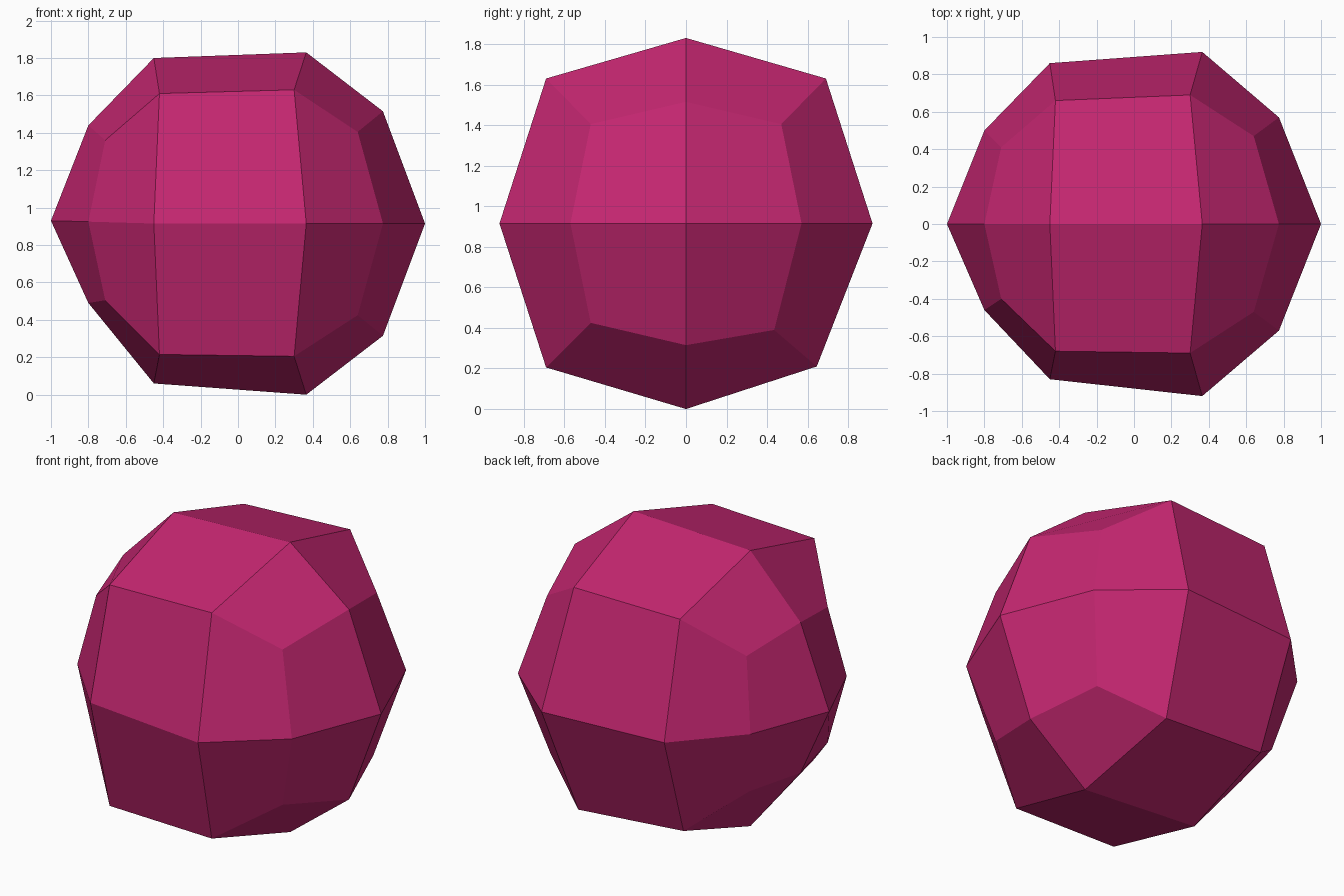
import bpy
import bmesh

if "Cube" in bpy.data.objects:
    bpy.data.objects.remove(bpy.data.objects["Cube"], do_unlink=True)

CENTRE_Z = 0.915


def make_material(name, colour):
    mat = bpy.data.materials.new(name)
    mat.use_nodes = True
    mat.diffuse_color = colour
    mat.node_tree.nodes["Principled BSDF"].inputs["Base Color"].default_value = colour
    return mat


def add_ring(bm, edge_x, corner_x, outline):
    """Eight points round the x axis: mid-side points alternate with corners."""
    return [bm.verts.new((corner_x if i % 2 else edge_x, y, CENTRE_Z + z))
            for i, (y, z) in enumerate(outline)]


def bridge(bm, ring_a, ring_b):
    count = len(ring_a)
    for i in range(count):
        j = (i + 1) % count
        bm.faces.new((ring_a[i], ring_a[j], ring_b[j], ring_b[i]))


def cap(bm, ring, tip_position):
    """Close an end with four quads that meet at the tip."""
    tip = bm.verts.new(tip_position)
    count = len(ring)
    for i in range(0, count, 2):
        bm.faces.new((tip, ring[i], ring[i + 1], ring[(i + 2) % count]))


bm = bmesh.new()

# Outlines run top, back, bottom, front
left_small = add_ring(bm, 0.775, 0.64, [
    (0, .6), (.47, .49), (.57, 0), (.435, -.525),
    (0, -.6), (-.47, -.49), (-.57, 0), (-.47, .49)])
left_large = add_ring(bm, 0.365, 0.3, [
    (0, .915), (.69, .715), (.92, 0), (.645, -.705),
    (0, -.915), (-.69, -.71), (-.92, 0), (-.69, .715)])
right_large = add_ring(bm, -0.45, -0.42, [
    (0, .885), (.66, .695), (.86, 0), (.625, -.655),
    (0, -.855), (-.68, -.7), (-.83, 0), (-.68, .695)])
right_small = add_ring(bm, -0.8, -0.71, [
    (0, .525), (.41, .445), (.5, .01), (.38, -.42),
    (0, -.425), (-.4, -.41), (-.46, .01), (-.4, .445)])

# Skin the stone from end to end
cap(bm, left_small, (1, 0, CENTRE_Z))
bridge(bm, left_small, left_large)
bridge(bm, left_large, right_large)
bridge(bm, right_large, right_small)
cap(bm, right_small, (-1, 0, CENTRE_Z + 0.015))
bmesh.ops.recalc_face_normals(bm, faces=bm.faces)

mesh = bpy.data.meshes.new("faceted_stone")
bm.to_mesh(mesh)
bm.free()
mesh.materials.append(make_material("magenta", (0.56, 0.02, 0.165, 1)))
stone = bpy.data.objects.new("faceted_stone", mesh)
bpy.context.collection.objects.link(stone)
